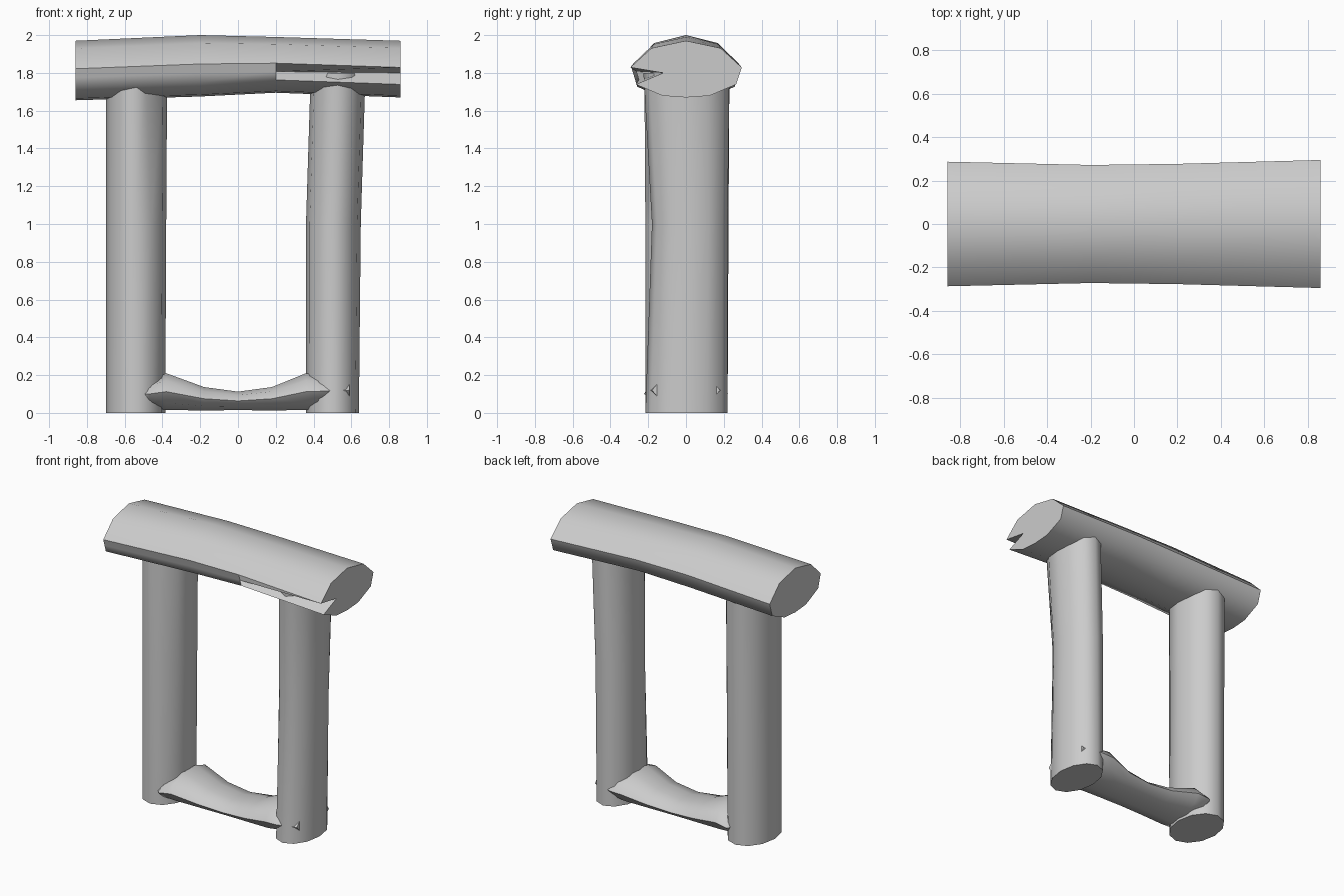
import bpy
import bmesh
import math

if "Cube" in bpy.data.objects:
    bpy.data.objects.remove(bpy.data.objects["Cube"], do_unlink=True)

stone = bpy.data.materials.new("plain grey")
stone.use_nodes = True
GREY = (0.6, 0.6, 0.6, 1)
stone.diffuse_color = GREY
stone.node_tree.nodes["Principled BSDF"].inputs["Base Color"].default_value = GREY


def loft(name, rings):
    """Skin a closed, capped, smooth log through a list of equal rings."""
    bm = bmesh.new()
    loops = [[bm.verts.new(p) for p in ring] for ring in rings]
    n = len(loops[0])
    for a, b in zip(loops, loops[1:]):
        for i in range(n):
            j = (i + 1) % n
            bm.faces.new((a[i], a[j], b[j], b[i]))
    bm.faces.new(loops[0])
    bm.faces.new(loops[-1])
    bmesh.ops.recalc_face_normals(bm, faces=bm.faces)
    mesh = bpy.data.meshes.new(name)
    bm.to_mesh(mesh)
    bm.free()
    mesh.materials.append(stone)
    obj = bpy.data.objects.new(name, mesh)
    bpy.context.collection.objects.link(obj)
    bpy.ops.object.select_all(action="DESELECT")
    obj.select_set(True)
    bpy.context.view_layer.objects.active = obj
    bpy.ops.object.shade_smooth_by_angle(angle=math.radians(50))
    return obj


def oval(sides=12):
    return [(math.cos(t), math.sin(t))
            for t in (2 * math.pi * i / sides for i in range(sides))]


def post(name, levels):
    """Upright log; each level is z, left x, right x, front y, back y."""
    rings = []
    for z, x0, x1, y0, y1 in levels:
        cx, rx, cy, ry = (x0 + x1) / 2, (x1 - x0) / 2, (y0 + y1) / 2, (y1 - y0) / 2
        rings.append([(cx + rx * c, cy + ry * s, z) for c, s in oval()])
    return loft(name, rings)


# Posts
right_post = post("right_post", [
    (0, -0.70, -0.385, -0.215, 0.22),
    (1.0, -0.70, -0.38, -0.215, 0.225),
    (1.8, -0.70, -0.375, -0.22, 0.23)])
# shallow dent at the inner front corner of the top
dented = right_post.data.vertices[2 * 12 + 10]
dented.co.x -= 0.03
dented.co.y += 0.05

post("left_post", [
    (0, 0.36, 0.64, -0.215, 0.22),
    (1.0, 0.36, 0.65, -0.18, 0.22),
    (1.8, 0.385, 0.675, -0.225, 0.23)])

# Lintel: flattened log with a split at the front of its left end
half = [(0.62, 0.87), (1, 0.53), (0.9, 0.23), (0.42, 0.03)]
section = ([(0, 1)] + half + [(0, 0)] + [(-y, z) for y, z in reversed(half)])
section.insert(8, (-0.95, 0.38))
rings = []
for x, low, high, depth in [(-0.86, 1.655, 1.97, 0.287), (-0.2, 1.675, 2.0, 0.272),
                            (0.2, 1.695, 1.99, 0.277), (0.86, 1.67, 1.97, 0.295)]:
    rings.append([(x, y * depth, low + z * (high - low)) for y, z in section])
rings[-1][8] = (0.86, -0.12, 1.80)
loft("lintel", rings)

# Threshold: sagging log that swells where it enters the posts
stations = [(-0.50, 0.06, 0.14, 0.19), (-0.47, 0.03, 0.17, 0.222),
            (-0.38, 0.01, 0.215, 0.215), (-0.18, 0.01, 0.14, 0.18),
            (0, 0.012, 0.115, 0.17), (0.18, 0.01, 0.14, 0.18),
            (0.36, 0.01, 0.215, 0.215), (0.45, 0.03, 0.20, 0.215),
            (0.59, 0.05, 0.19, 0.18)]
loft("threshold", [[(x, ry * c, (lo + hi) / 2 + (hi - lo) / 2 * s)
                    for c, s in oval(10)] for x, lo, hi, ry in stations])
